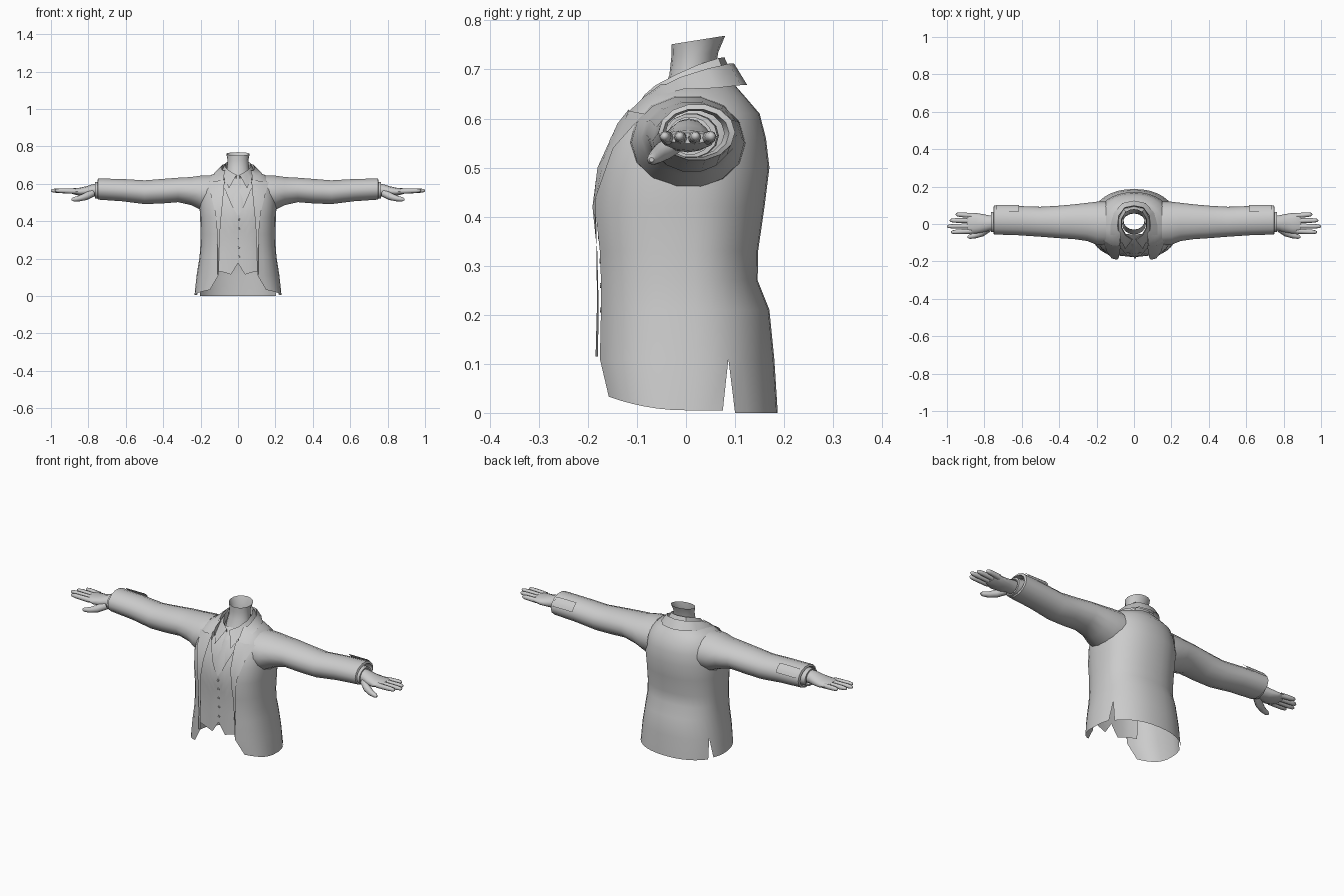
import bpy, bmesh
from math import sin, cos, asin, acos, pi, radians
from mathutils import Vector

if "Cube" in bpy.data.objects:
    bpy.data.objects.remove(bpy.data.objects["Cube"])


def build(name, verts, faces, mirror=False, angle=40):
    me = bpy.data.meshes.new(name)
    me.from_pydata([tuple(v) for v in verts], [], faces)
    ob = bpy.data.objects.new(name, me)
    bpy.context.collection.objects.link(ob)
    bm = bmesh.new()
    bm.from_mesh(me)
    bmesh.ops.remove_doubles(bm, verts=bm.verts, dist=0.0005)
    bmesh.ops.recalc_face_normals(bm, faces=bm.faces)
    bm.to_mesh(me)
    bm.free()
    if mirror:
        m = ob.modifiers.new("mirror", 'MIRROR')
        m.use_clip = True
        m.merge_threshold = 0.0005
    bpy.ops.object.select_all(action='DESELECT')
    ob.select_set(True)
    bpy.context.view_layer.objects.active = ob
    bpy.ops.object.shade_smooth_by_angle(angle=radians(angle))
    return ob


def loft(name, rows, closed=False, caps=(), mirror=True, angle=40):
    """Quad skin over equally long rows of points."""
    n = len(rows[0])
    faces = []
    for r in range(len(rows) - 1):
        for i in range(n if closed else n - 1):
            j = (i + 1) % n
            faces.append((r * n + i, r * n + j, (r + 1) * n + j, (r + 1) * n + i))
    for c in caps:
        s = 0 if c == 0 else (len(rows) - 1) * n
        faces.append(tuple(range(s, s + n)))
    return build(name, [p for row in rows for p in row], faces, mirror, angle)


def arm_ring(x, yc, zc, ry, rz, n=14):
    return [(x, yc + ry * cos(2 * pi * i / n), zc + rz * sin(2 * pi * i / n)) for i in range(n)]


def finger(name, path, radii, n=8):
    pts = [Vector(p) for p in path]
    rows = []
    for i, p in enumerate(pts):
        d = (pts[min(i + 1, len(pts) - 1)] - pts[max(i - 1, 0)]).normalized()
        u = d.cross(Vector((0, 0, 1))).normalized()
        v = u.cross(d)
        rows.append([p + radii[i] * (u * cos(2 * pi * k / n) + v * sin(2 * pi * k / n)) for k in range(n)])
    return loft(name, rows, True, (1,), angle=60)


# Torso profile: z, half width, front depth, back depth, half opening
RINGS = [(0, .233, .18, .187, .15), (.11, .222, .185, .18, .105), (.21, .206, .185, .17, .105),
         (.27, .202, .185, .146, .103), (.33, .201, .187, .147, .101), (.42, .203, .195, .16, .095),
         (.50, .208, .182, .17, .09), (.56, .20, .16, .163, .085), (.61, .185, .126, .15, .08),
         (.645, .15, .09, .12, .075), (.67, .088, .066, .098, .068)]
NF, NB = 2.7, 2.2


def surf(x, z, off=0.0):
    """Point on the jacket front at x, z, pushed inward by off."""
    for a, b in zip(RINGS, RINGS[1:]):
        if z <= b[0] or b is RINGS[-1]:
            break
    f = min(1, max(0, (z - a[0]) / (b[0] - a[0])))
    rx, yf = (a[k] + f * (b[k] - a[k]) for k in (1, 2))
    return (x, -yf * max(0.02, 1 - (min(x, rx) / rx) ** NF) ** (1 / NF) + off, z)


def torso_point(ring, t):
    z, rx, yf, yb, _ = ring
    n, depth = (NF, yf) if t < pi / 2 else (NB, yb)
    c = cos(t)
    y = (-1 if c > 0 else 1) * depth * abs(c) ** (2 / n)
    if z == 0 and y < .08:
        z = .005 + .03 * (max(0, -y) / .163) ** 2
    return (rx * max(0, sin(t)) ** (2 / n), y, z)


# Jacket body: front and back panels that part at the side vents
front, back = [], []
for ring in RINGS:
    z, rx, yf, yb, xo = ring
    t0 = asin((xo / rx) ** (NF / 2))
    ya, yc = (.075, .1) if z == 0 else (.48 * yb, .48 * yb)
    ta, tb = (pi - acos((y / yb) ** (NB / 2)) for y in (ya, yc))
    front.append([torso_point(ring, t0 + (ta - t0) * i / 9) for i in range(10)])
    back.append([torso_point(ring, tb + (pi - tb) * i / 6) for i in range(7)])
nf, nb = len(front[0]), len(back[0])
verts, faces = [], []
for rows in (front, back):
    s, n = len(verts), len(rows[0])
    verts += [p for row in rows for p in row]
    faces += [(s + r * n + i, s + r * n + i + 1, s + (r + 1) * n + i + 1, s + (r + 1) * n + i)
              for r in range(len(rows) - 1) for i in range(n - 1)]
build("jacket_body", verts, faces, True, 60)

# Sleeves with a turned-in hem
sleeve = [(.15, .003, .55, .118, .098), (.20, .004, .552, .115, .094), (.25, .011, .561, .102, .077),
          (.32, .012, .567, .093, .067), (.41, .011, .560, .086, .067), (.5, .012, .555, .08, .065),
          (.62, .018, .566, .078, .061), (.748, .022, .572, .078, .058), (.752, .02, .57, .068, .05),
          (.72, .018, .57, .06, .046)]
loft("sleeve", [arm_ring(*s) for s in sleeve], True)

# Loose patch on each sleeve end
loft("sleeve_patch", [[(x, .02 + .085 * cos(a), .57 + .066 * sin(a)) for a in (.25, .5, .75, 1.0)]
                      for x in (.615, .675, .735)])

# Shirt cuffs
loft("shirt_cuff", [arm_ring(*s) for s in ((.71, .012, .565, .055, .046), (.764, .01, .565, .054, .045),
                                           (.764, .008, .565, .044, .038))], True)

# Hands
palm = [(.745, .006, .566, .037, .034), (.775, .005, .565, .041, .033), (.81, .004, .559, .049, .028),
        (.845, .004, .557, .055, .022), (.88, .005, .56, .055, .016), (.893, .005, .56, .048, .011)]
loft("palm", [arm_ring(*s, 12) for s in palm], True, (1,), angle=60)
for label, y, tip in (("index", -.038, .978), ("middle", -.011, 1.0), ("ring", .017, .985), ("little", .045, .953)):
    L = tip - .87
    finger(label + "_finger", [(.87 + L * f, y * (1 + .15 * f), .56 + .004 * f) for f in (0, .4, .75, .94, 1)],
           (.014, .013, .012, .009, .004))
finger("thumb", [(.78, -.022, .55), (.815, -.048, .532), (.85, -.062, .521), (.878, -.068, .517), (.89, -.07, .516)],
       (.022, .02, .015, .012, .005))

# Neck, open at the top with a tilted rim
neck = [(.64, .0, .064, .056, 0), (.69, .012, .058, .046, .05), (.73, .018, .056, .048, .12), (.76, .025, .063, .055, .16)]
loft("neck", [[(rx * sin(2 * pi * i / 16), yc - ry * cos(2 * pi * i / 16), z - k * ry * cos(2 * pi * i / 16))
               for i in range(16)] for z, yc, rx, ry, k in neck], True, mirror=False)

# Shirt collar: standing edge, fold, and pointed leaf
stand = [(0, .078, .725), (.045, .066, .723), (.068, .025, .71), (.068, -.02, .69), (.045, -.062, .668), (.008, -.085, .648)]
leaf = [(0, .094, .69), (.056, .08, .69), (.083, .03, .678), (.084, -.03, .655), (.07, -.085, .622), (.048, -.134, .575)]
inner = [(x * .93, y * .93, z - .04) for x, y, z in stand]
loft("shirt_collar", [inner, stand, leaf])

# Shirt front and waistcoat
loft("shirt_front", [[surf(x * w, z, .03) for x in (0, .5, 1)]
                     for z, w in ((.42, .09), (.5, .09), (.56, .085), (.61, .08), (.65, .06))])
columns = [(0, .175, .43), (.02, .143, .46), (.038, .115, .5), (.068, .125, .57), (.1, .132, .62), (.14, .135, .62)]
loft("waistcoat", [[surf(x, lo + (hi - lo) * f / 8, .018) for f in range(9)] for x, lo, hi in columns])
loft("waistcoat_placket", [[surf(x, z, .014) for z in (.19, .27, .35, .43)] for x in (.0, .012)], mirror=False)

# Tie
loft("tie", [[surf(w * k, z, .021 + .006 * k) for k in (0, 1)]
             for z, w in ((.645, .02), (.605, .013), (.6, .012), (.5, .026), (.42, .03))])

# Jacket collar
roll = [(0, .098, .712), (.05, .088, .712), (.082, .045, .702), (.088, -.01, .685), (.08, -.06, .66), (.073, -.105, .625)]
fall = [(0, .125, .668), (.062, .112, .668), (.108, .06, .662), (.125, -.005, .66), (.128, -.06, .645), (.125, -.098, .618)]
under = [(x * .95, y * .95, z - .03) for x, y, z in roll]
loft("jacket_collar", [under, roll, fall])

# Lapels lying on the jacket front
lapel = [(.62, .072, .615, .12), (.59, .074, .61, .166), (.5, .082, .54, .145), (.42, .09, .44, .12),
         (.33, .097, .34, .112), (.22, .102, .22, .11), (.115, .105, .115, .109)]
loft("lapel", [[surf(xi + (xo - xi) * f, zi + (zo - zi) * f, -.004 - .006 * f) for f in (0, .5, 1)]
               for zi, xi, zo, xo in lapel])

# Small buttons
def button(name, x, z):
    c = Vector(surf(abs(x), z, .012))
    c.x = x
    ring = [[c + Vector((r * cos(i * pi / 4), d, r * sin(i * pi / 4))) for i in range(8)]
            for r, d in ((.006, .004), (.005, -.002))]
    loft(name, ring, True, (1,), mirror=False)


for z in (.21, .26, .31, .36, .41):
    button("waistcoat_button", .005, z)
